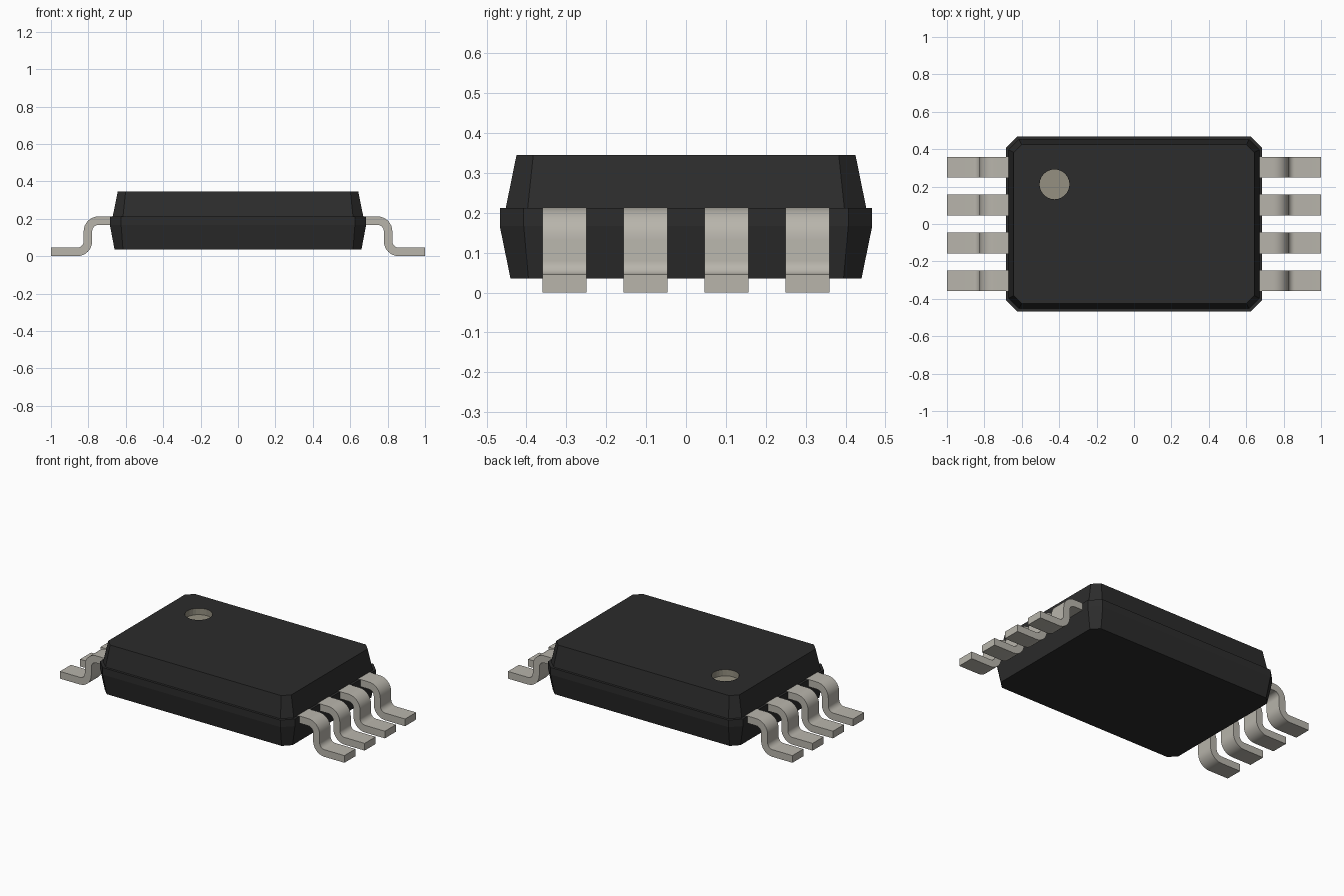
import bpy, bmesh, math

if "Cube" in bpy.data.objects:
    bpy.data.objects.remove(bpy.data.objects["Cube"], do_unlink=True)


def make_material(name, color, roughness):
    mat = bpy.data.materials.new(name)
    mat.use_nodes = True
    mat.diffuse_color = (*color, 1)
    shader = mat.node_tree.nodes["Principled BSDF"]
    shader.inputs["Base Color"].default_value = (*color, 1)
    shader.inputs["Roughness"].default_value = roughness
    return mat


black = make_material("black plastic", (0.025, 0.025, 0.025), 0.6)
metal = make_material("tinned metal", (0.48, 0.46, 0.41), 0.5)
tan = make_material("marker tan", (0.30, 0.28, 0.22), 0.6)


def add_object(name, bm, *materials):
    bmesh.ops.recalc_face_normals(bm, faces=bm.faces)
    mesh = bpy.data.meshes.new(name)
    bm.to_mesh(mesh)
    bm.free()
    obj = bpy.data.objects.new(name, mesh)
    bpy.context.collection.objects.link(obj)
    for mat in materials:
        mesh.materials.append(mat)
    return obj


def select_only(obj):
    bpy.ops.object.select_all(action="DESELECT")
    obj.select_set(True)
    bpy.context.view_layer.objects.active = obj


# Body: stacked chamfered rectangles (half x, half y, chamfer, z)
sections = [
    (0.66, 0.44, 0.045, 0.035),
    (0.685, 0.467, 0.06, 0.167),
    (0.685, 0.467, 0.06, 0.212),
    (0.67, 0.452, 0.055, 0.212),
    (0.643, 0.425, 0.042, 0.345),
]
bm = bmesh.new()
rings = []
for hx, hy, c, z in sections:
    outline = []
    for sx, sy in ((1, 1), (-1, 1), (-1, -1), (1, -1)):
        corner = [(sx * hx, sy * (hy - c)), (sx * (hx - c), sy * hy)]
        outline += corner if sx * sy > 0 else corner[::-1]
    rings.append([bm.verts.new((x, y, z)) for x, y in outline])
for low, high in zip(rings, rings[1:]):
    for i in range(len(low)):
        j = (i + 1) % len(low)
        bm.faces.new((low[i], low[j], high[j], high[i]))
bm.faces.new(rings[0])
bm.faces.new(rings[-1])
body = add_object("body", bm, black, tan)

# Round marker recess, cut into the top with a tan lining
bm = bmesh.new()
bmesh.ops.create_cone(bm, cap_ends=True, segments=24, radius1=0.08, radius2=0.08, depth=0.08)
bmesh.ops.translate(bm, verts=bm.verts, vec=(-0.425, 0.212, 0.345))
for face in bm.faces:
    face.material_index = 1
cutter = add_object("marker_cutter", bm, black, tan)
cutter.hide_render = True
cut = body.modifiers.new("marker recess", "BOOLEAN")
cut.object = cutter
cut.operation = "DIFFERENCE"
cut.solver = "EXACT"
select_only(body)
bpy.ops.object.modifier_apply(modifier=cut.name)
bpy.data.objects.remove(cutter, do_unlink=True)

# Lead profile: a strip following an S-shaped centre line
HALF_THICK = 0.0228
HALF_WIDTH = 0.055
BEND = 0.0575
STEPS = 8
shoulder_z, foot_z = 0.19, HALF_THICK
bend_x = 0.745


def lead_edge(offset):
    """Points along one side of the strip, offset up or outwards."""
    pts = [(0.64, shoulder_z + offset)]
    for i in range(STEPS + 1):
        a = math.pi / 2 * (1 - i / STEPS)
        r = BEND + offset
        pts.append((bend_x + r * math.cos(a), shoulder_z - BEND + r * math.sin(a)))
    for i in range(STEPS + 1):
        a = math.pi + math.pi / 2 * i / STEPS
        r = BEND - offset
        pts.append((bend_x + 2 * BEND + r * math.cos(a), foot_z + BEND + r * math.sin(a)))
    pts.append((1.0, foot_z + offset))
    return pts


def add_lead(name, side, y):
    bm = bmesh.new()
    rows = []
    for offset, dy in ((HALF_THICK, -1), (HALF_THICK, 1), (-HALF_THICK, 1), (-HALF_THICK, -1)):
        rows.append([bm.verts.new((side * x, y + dy * HALF_WIDTH, z)) for x, z in lead_edge(offset)])
    for k in range(4):
        a, b = rows[k], rows[(k + 1) % 4]
        for i in range(len(a) - 1):
            bm.faces.new((a[i], a[i + 1], b[i + 1], b[i]))
    for end in (0, -1):
        bm.faces.new([row[end] for row in rows])
    lead = add_object(name, bm, metal)
    select_only(lead)
    bpy.ops.object.shade_smooth_by_angle(angle=math.radians(30))


# Four leads on each side
for side, label in ((1, "left"), (-1, "right")):
    for n in range(4):
        add_lead(f"{label}_lead_{n + 1}", side, (n - 1.5) * 0.203)
